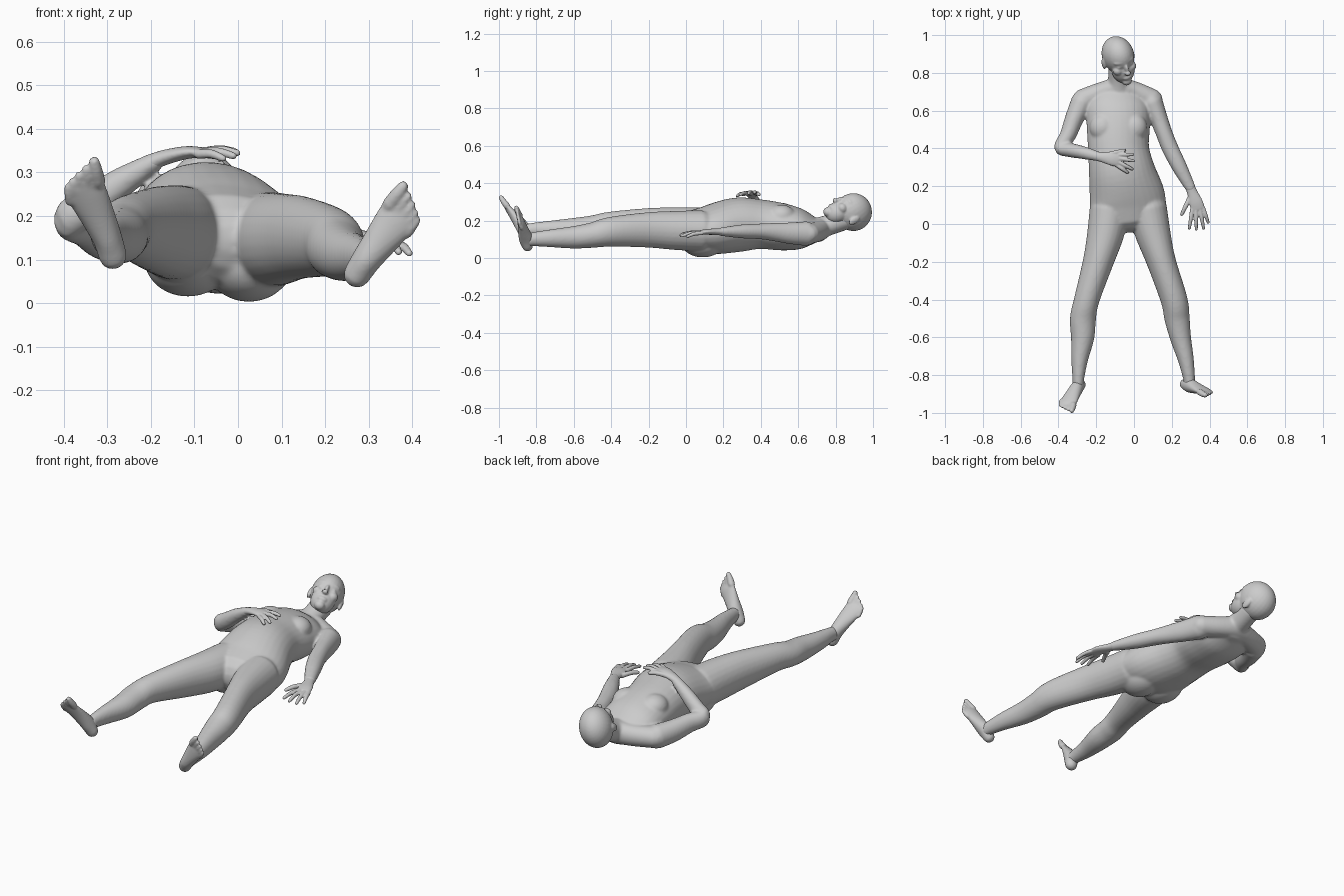
import bpy, bmesh, math
from mathutils import Vector, Matrix

V = Vector


def catmull(p, q, r, s, t):
    return [0.5 * (2 * b + (c - a) * t + (2 * a - 5 * b + 4 * c - d) * t * t
                   + (3 * b - a - 3 * c + d) * t ** 3) for a, b, c, d in zip(p, q, r, s)]


def tube(bm, pts, hint=(1, 0, 0), n=24, steps=5):
    """Closed rounded loft; each point is x, y, z, radius along hint, other radius."""
    e = [pts[0]] + list(pts) + [pts[-1]]
    path = [catmull(*e[i:i + 4], k / steps) for i in range(len(pts) - 1) for k in range(steps)]
    path.append(list(pts[-1]))
    pos = [V(p[:3]) for p in path]
    d0, d1 = (pos[0] - pos[1]).normalized(), (pos[-1] - pos[-2]).normalized()
    secs = [(c, p[3], p[4]) for c, p in zip(pos, path)]
    for ang in (30, 55, 75, 87):
        s, c = math.sin(math.radians(ang)), math.cos(math.radians(ang))
        for end, d in ((0, d0), (-1, d1)):
            a, b = path[end][3:5]
            sec = (pos[end] + d * min(a, b) * s, a * c, b * c)
            secs.insert(0, sec) if end == 0 else secs.append(sec)
    rings = []
    for i, (c, a, b) in enumerate(secs):
        t = (secs[min(i + 1, len(secs) - 1)][0] - secs[max(i - 1, 0)][0]).normalized()
        s = V(hint)
        s = (s - t * s.dot(t)).normalized()
        u = t.cross(s)
        rings.append([bm.verts.new(c + s * a * math.cos(k * math.tau / n) + u * b * math.sin(k * math.tau / n))
                      for k in range(n)])
    for r0, r1 in zip(rings, rings[1:]):
        for k in range(n):
            bm.faces.new((r0[k], r0[(k + 1) % n], r1[(k + 1) % n], r1[k]))
    bm.faces.new(rings[0][::-1])
    bm.faces.new(rings[-1])


def ball(bm, c, r, axes=Matrix.Identity(3)):
    m = Matrix.Translation(c) @ axes.to_4x4() @ Matrix.Diagonal((*r, 1))
    bmesh.ops.create_uvsphere(bm, u_segments=28, v_segments=18, radius=1, matrix=m)


def finger(bm, base, tip, r, bend=(0, 0, 0.006)):
    b, t = V(base), V(tip)
    m = (b + t) / 2 + V(bend)
    tube(bm, [(*b, r * 1.1, r * 1.1), (*m, r, r), (*t.lerp(m, 0.15), r * 0.8, r * 0.8)], (0.3, 0.2, 0.93), 12, 4)


def fuse(name, bm, voxel, smooth):
    """Merge overlapping volumes into one smooth skin."""
    bmesh.ops.recalc_face_normals(bm, faces=bm.faces)
    me = bpy.data.meshes.new(name)
    bm.to_mesh(me)
    bm.free()
    ob = bpy.data.objects.new(name, me)
    bpy.context.collection.objects.link(ob)
    md = ob.modifiers.new("skin", 'REMESH')
    md.mode, md.voxel_size, md.use_smooth_shade = 'VOXEL', voxel, True
    sm = ob.modifiers.new("soften", 'SMOOTH')
    sm.factor, sm.iterations = 0.5, smooth
    for p in me.polygons:
        p.use_smooth = True


# torso, rolled slightly to one side
body = bmesh.new()
roll = (0.99, 0, -0.1)
tube(body, [(-.083, .70, .145, .12, .062), (-.085, .62, .152, .165, .105), (-.083, .52, .165, .168, .125),
            (-.082, .40, .18, .162, .132), (-.065, .28, .178, .176, .145), (-.038, .15, .155, .2, .135),
            (-.027, .07, .15, .2, .115)], roll, 32)
# trapezius and neck
tube(body, [(-.27, .655, .15, .055, .06), (-.17, .70, .15, .055, .052), (-.08, .72, .155, .06, .055),
            (.01, .70, .14, .055, .052), (.095, .655, .13, .055, .06)], (0, 0, 1))
tube(body, [(-.085, .68, .15, .066, .06), (-.08, .76, .175, .058, .056), (-.078, .85, .21, .058, .06)])
# chest and buttocks
for c, r in (((-.165, .51, .235), (.07, .075, .06)), ((0, .51, .225), (.07, .075, .06)),
             ((-.115, .09, .1), (.1, .12, .085)), ((.025, .09, .09), (.1, .12, .087))):
    ball(body, c, r)
# legs
tube(body, [(-.13, .08, .16, .105, .11), (-.15, -.05, .163, .098, .108), (-.19, -.2, .17, .081, .097),
            (-.25, -.4, .175, .067, .073), (-.27, -.5, .162, .069, .065), (-.272, -.6, .152, .062, .062),
            (-.288, -.72, .15, .044, .05), (-.295, -.82, .15, .031, .038), (-.295, -.85, .145, .03, .036)], roll)
tube(body, [(.07, .08, .145, .105, .11), (.1, -.05, .147, .094, .105), (.145, -.2, .15, .077, .095),
            (.212, -.4, .14, .071, .08), (.228, -.5, .122, .067, .068), (.246, -.6, .11, .056, .06),
            (.275, -.72, .105, .042, .048), (.292, -.82, .1, .031, .037), (.292, -.845, .095, .03, .035)], roll)
# arms
up = (0, 0, 1)
tube(body, [(-.275, .645, .15, .062, .06), (-.315, .56, .16, .058, .05), (-.35, .47, .178, .05, .043),
            (-.388, .405, .192, .044, .036), (-.345, .393, .22, .042, .038), (-.27, .378, .275, .035, .034),
            (-.19, .358, .325, .022, .026)], up)
tube(body, [(.095, .645, .13, .066, .058), (.13, .56, .132, .058, .048), (.16, .48, .138, .05, .044),
            (.192, .4, .142, .042, .044), (.242, .3, .142, .037, .04), (.3, .19, .14, .023, .028)], up)
fuse("body", body, .007, 8)

# head, turned and lifted
f = V((.4, -.42, .8)).normalized()
u = V((-.11, .83, .54))
u = (u - f * u.dot(f)).normalized()
s = u.cross(f).normalized()
axes = Matrix((s, f, u)).transposed()
centre = V((-.085, .895, .245))


def feature(bm, side, fwd, high, r):
    ball(bm, centre + axes @ V((side, fwd, high)), r, axes)


head = bmesh.new()
for args in ((0, 0, 0, (.083, .104, .1)), (0, .045, -.068, (.062, .058, .075)),     # skull, jaw
             (0, .078, -.122, (.027, .025, .024)), (0, .092, -.092, (.026, .016, .016)),   # chin, lips
             (0, .098, -.038, (.011, .02, .03)), (0, .112, -.059, (.016, .016, .012)),    # nose
             (0, .07, .003, (.06, .033, .02)), (0, .02, -.01, (.076, .075, .06))):        # brow, temples
    feature(head, *args)
for k in (-1, 1):
    feature(head, k * .04, .07, -.048, (.026, .028, .025))    # cheek
    feature(head, k * .031, .082, -.021, (.016, .014, .01))   # eye
    feature(head, k * .084, -.008, -.03, (.009, .019, .032))  # ear
fuse("head", head, .005, 5)

# hand on belly
hand = bmesh.new()
tube(hand, [(-.21, .362, .315, .021, .025), (-.175, .355, .332, .018, .026), (-.12, .346, .345, .015, .036),
            (-.085, .34, .346, .012, .037)], up)
for base, tip in (((-.08, .367, .346), (.0, .368, .347)), ((-.077, .347, .347), (.004, .333, .343)),
                  ((-.08, .327, .345), (-.005, .288, .336)), ((-.09, .311, .342), (-.03, .27, .33))):
    finger(hand, base, tip, .0105)
finger(hand, (-.14, .367, .34), (-.045, .392, .338), .012)
fuse("belly_hand", hand, .004, 4)

# hand at the side
hand = bmesh.new()
tube(hand, [(.293, .205, .14, .022, .027), (.307, .17, .14, .018, .027), (.328, .115, .14, .015, .036),
            (.338, .08, .137, .012, .037)], up)
for base, tip in (((.308, .078, .135), (.292, -.03, .125)), ((.328, .07, .137), (.33, -.036, .12)),
                  ((.35, .073, .136), (.37, -.03, .115)), ((.366, .085, .133), (.395, .002, .112))):
    finger(hand, base, tip, .0105)
finger(hand, (.293, .135, .135), (.25, .045, .13), .012)
fuse("side_hand", hand, .004, 4)


# feet: heel, arch and ball sections, then five toes from big to little
def foot(name, path, across, toe_dir):
    bm = bmesh.new()
    tube(bm, path, across)
    end, w, d = V(path[-1][:3]), V(across).normalized(), V(toe_dir).normalized()
    for i, (k, r) in enumerate(((.033, .016), (.01, .012), (-.009, .0115), (-.026, .011), (-.04, .0105))):
        start = end + w * k - d * .012 * (i / 2)
        finger(bm, start, start + d * (.058 - i * .004), r, (0, -.002, 0))
    fuse(name, bm, .005, 4)


foot("left_foot", [(-.287, -.85, .108, .032, .03), (-.3, -.865, .15, .034, .038), (-.322, -.9, .2, .04, .03),
                   (-.346, -.94, .25, .047, .019), (-.352, -.955, .268, .045, .014)],
     (.9, -.1, .35), (-.15, -.55, .8))
foot("right_foot", [(.273, -.848, .066, .031, .03), (.295, -.855, .1, .034, .038), (.327, -.868, .143, .04, .03),
                    (.362, -.882, .19, .047, .019), (.373, -.888, .205, .045, .014)],
     (-.75, -.05, .65), (.55, -.3, .75))
